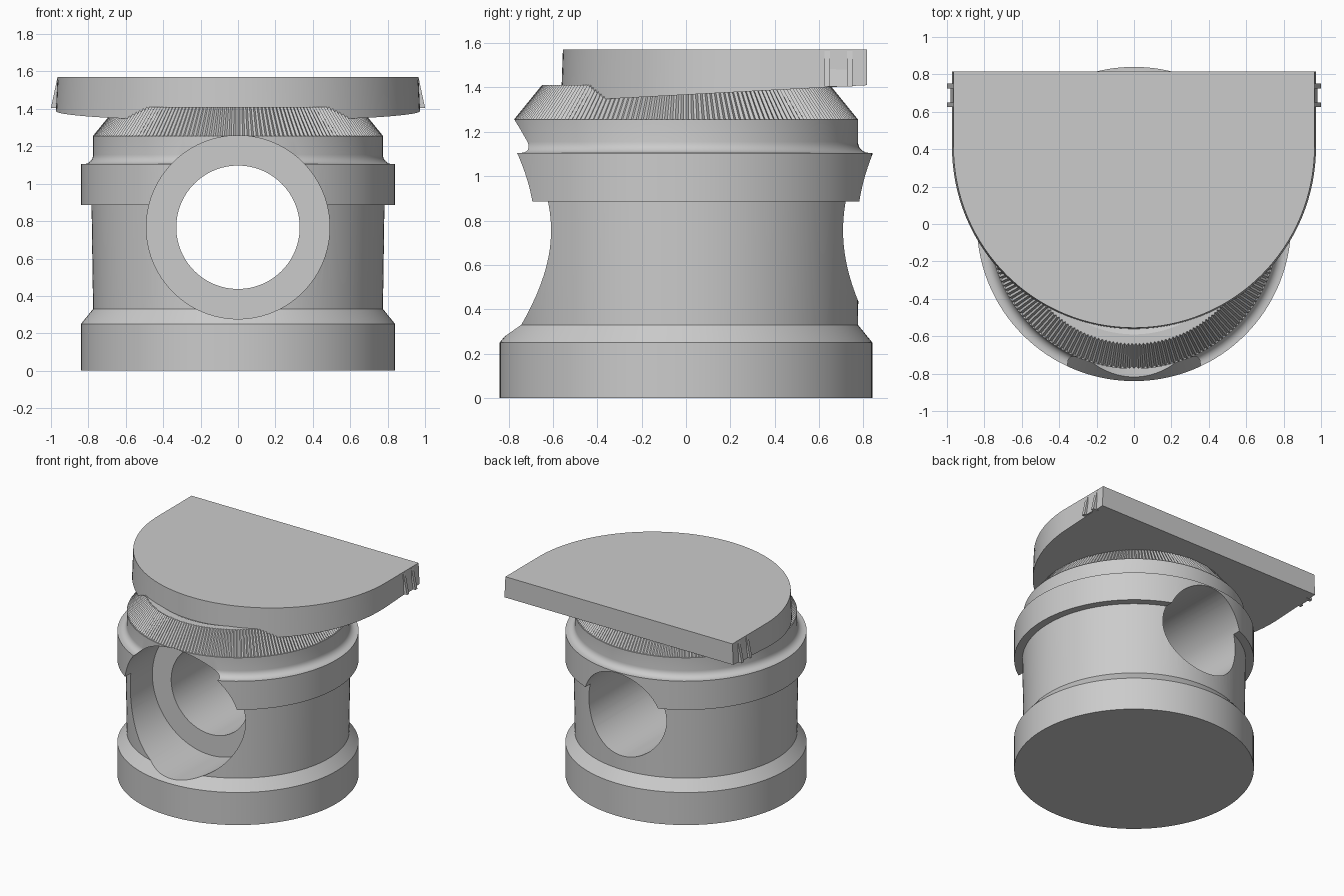
import bpy, bmesh, math
from mathutils import Matrix, Vector

if "Cube" in bpy.data.objects:
    bpy.data.objects.remove(bpy.data.objects["Cube"], do_unlink=True)

grey = bpy.data.materials.new("light_grey")
grey.use_nodes = True
grey.diffuse_color = (0.6, 0.6, 0.6, 1)
grey.node_tree.nodes["Principled BSDF"].inputs["Base Color"].default_value = (0.6, 0.6, 0.6, 1)


def finish(name, bm):
    bmesh.ops.recalc_face_normals(bm, faces=bm.faces)
    mesh = bpy.data.meshes.new(name)
    bm.to_mesh(mesh)
    bm.free()
    mesh.materials.append(grey)
    obj = bpy.data.objects.new(name, mesh)
    bpy.context.collection.objects.link(obj)
    return obj


def skin(name, rings):
    """Solid through a stack of equal-length point rings, capped at both ends."""
    bm = bmesh.new()
    loops = [[bm.verts.new(p) for p in ring] for ring in rings]
    n = len(loops[0])
    for a, b in zip(loops, loops[1:]):
        for i in range(n):
            j = (i + 1) % n
            bm.faces.new((a[i], a[j], b[j], b[i]))
    bm.faces.new(loops[0][::-1])
    bm.faces.new(loops[-1])
    return finish(name, bm)


def lathe(name, profile, steps):
    """Profile rows are (radius, height, tooth depth); every second step is cut in."""
    rings = []
    for r, z, tooth in profile:
        ring = []
        for i in range(steps):
            a = 2 * math.pi * i / steps
            rad = r - tooth * (i % 2)
            ring.append((rad * math.cos(a), rad * math.sin(a), z))
        rings.append(ring)
    return skin(name, rings)


def select(obj):
    bpy.ops.object.select_all(action='DESELECT')
    obj.select_set(True)
    bpy.context.view_layer.objects.active = obj


def smooth(obj, angle=30):
    select(obj)
    bpy.ops.object.shade_smooth_by_angle(angle=math.radians(angle))


def bore(target, name, radius, y0, y1, height):
    bm = bmesh.new()
    place = Matrix.Translation((0, (y0 + y1) / 2, height)) @ Matrix.Rotation(math.pi / 2, 4, 'X')
    bmesh.ops.create_cone(bm, cap_ends=True, segments=96, radius1=radius,
                          radius2=radius, depth=y1 - y0, matrix=place)
    cutter = finish(name, bm)
    cutter.hide_render = True
    mod = target.modifiers.new(name, 'BOOLEAN')
    mod.operation = 'DIFFERENCE'
    mod.solver = 'EXACT'
    mod.object = cutter
    select(target)
    bpy.ops.object.modifier_apply(modifier=mod.name)
    bpy.data.objects.remove(cutter, do_unlink=True)


# Turned body: foot, waist, collar with a concave fillet, neck and hidden cone
outline = [(0.84, 0), (0.84, 0.25), (0.775, 0.33), (0.783, 0.885), (0.84, 0.885), (0.84, 1.105)]
for k in range(7):
    a = math.pi / 2 * k / 6
    outline.append((0.825 - 0.05 * math.sin(a), 1.155 - 0.05 * math.cos(a)))
outline += [(0.775, 1.255), (0.76, 1.257), (0.635, 1.4)]
body = lathe("body", [(r, z, 0) for r, z in outline], 128)

# Stepped cross bore
bore(body, "wide_bore", 0.49, -1.2, -0.34, 0.767)
bore(body, "narrow_bore", 0.33, -1.0, 1.2, 0.767)
smooth(body)

# Finely ridged cone with a flat lip
lathe("ridged_ring", [(0.775, 1.256, 0.012), (0.65, 1.41, 0.012), (0.59, 1.41, 0),
                      (0.55, 1.395, 0)], 400)


# Rounded top plate with a sloping underside
def plate_ring(radius, height):
    arc = [math.pi + math.pi * i / 64 for i in range(65)]
    pts = [(radius * math.cos(a), 0.41 + radius * math.sin(a)) for a in arc]
    pts += [(radius, 0.815), (-radius, 0.815)]
    return [(x, y, height(y)) for x, y in pts]


plate = skin("top_plate", [plate_ring(0.973, lambda y: 1.367 + 0.053 * y),
                           plate_ring(0.965, lambda y: 1.57)])
smooth(plate)


# Side clips: two tapered prongs with a low wedge between them
def wedge(name, side, y0, y1, top, reach):
    rings = []
    for y in (y0, y1):
        rings.append([(side * 0.95, y, 1.405), (side * reach, y, 1.405),
                      (side * 0.966, y, top), (side * 0.95, y, top)])
    return skin(name, rings)


for label, side in (("left", 1), ("right", -1)):
    wedge(label + "_front_prong", side, 0.625, 0.65, 1.565, 1.0)
    wedge(label + "_back_prong", side, 0.725, 0.75, 1.565, 1.0)
    wedge(label + "_clip_web", side, 0.645, 0.73, 1.5, 0.982)
